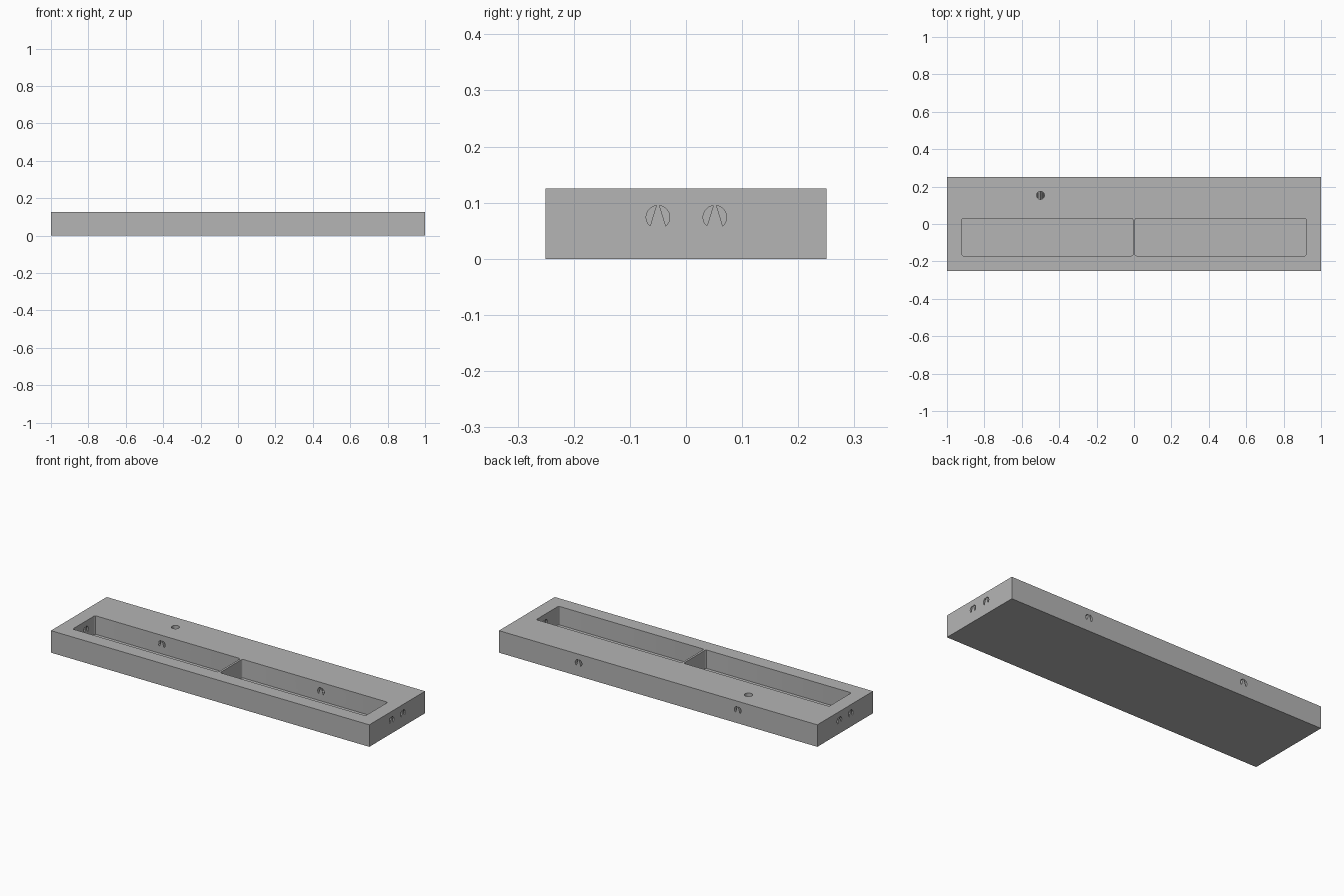
import bpy
import bmesh
from math import sin, cos, radians, pi
from mathutils import Matrix, Vector

old = bpy.data.objects.get("Cube")
if old:
    bpy.data.objects.remove(old, do_unlink=True)

LENGTH, DEPTH, HEIGHT = 2.0, 0.5, 0.125
HOLE_R, HOLE_Z = 0.021, 0.074

grey = bpy.data.materials.new("plain grey")
grey.use_nodes = True
colour = (0.46, 0.46, 0.46, 1)
grey.diffuse_color = colour
grey.node_tree.nodes["Principled BSDF"].inputs["Base Color"].default_value = colour


def make_object(name, bm):
    bmesh.ops.recalc_face_normals(bm, faces=bm.faces)
    mesh = bpy.data.meshes.new(name)
    bm.to_mesh(mesh)
    bm.free()
    mesh.materials.append(grey)
    obj = bpy.data.objects.new(name, mesh)
    bpy.context.collection.objects.link(obj)
    return obj


def box(name, low, high, corner=0):
    low, high = Vector(low), Vector(high)
    bm = bmesh.new()
    bmesh.ops.create_cube(bm, size=1)
    bmesh.ops.scale(bm, vec=high - low, verts=bm.verts)
    bmesh.ops.translate(bm, vec=(low + high) / 2, verts=bm.verts)
    if corner:
        upright = [e for e in bm.edges
                   if abs(e.verts[0].co.z - e.verts[1].co.z) > 0.01]
        bmesh.ops.bevel(bm, geom=upright, offset=corner, segments=3,
                        profile=0.5, affect='EDGES')
    return make_object(name, bm)


def split_hole(name, start, end):
    """Round bore with a wedge left standing in it: two mirrored leaves."""
    start, end = Vector(start), Vector(end)
    along = end - start
    side = along.normalized().cross(Vector((0, 0, 1)))
    bm = bmesh.new()
    for mirror in (-1, 1):
        angles = [radians(-48 + 130 * i / 12) for i in range(13)]
        ring = [bm.verts.new(start + side * mirror * HOLE_R * cos(a)
                             + Vector((0, 0, HOLE_R * sin(a)))) for a in angles]
        face = bm.faces.new(ring)
        out = bmesh.ops.extrude_face_region(bm, geom=[face])
        moved = [v for v in out["geom"] if isinstance(v, bmesh.types.BMVert)]
        bmesh.ops.translate(bm, vec=along, verts=moved)
    return make_object(name, bm)


def ridge_hole(name, x, y):
    """Upright bore whose floor is the ridge of the wedge below."""
    bm = bmesh.new()
    bmesh.ops.create_cone(bm, cap_ends=True, segments=32, radius1=HOLE_R,
                          radius2=HOLE_R, depth=0.1,
                          matrix=Matrix.Translation((0, 0, 0.15)))
    floor = min(bm.faces, key=lambda f: f.calc_center_median().z)
    for v in floor.verts:
        v.co.z = 0.098 - abs(v.co.x) / 0.39
    ends = sorted(floor.verts, key=lambda v: v.co.y)
    bmesh.utils.face_split(floor, ends[0], ends[-1])
    bmesh.ops.translate(bm, vec=(x, y, 0), verts=bm.verts)
    return make_object(name, bm)


# Slab
slab = box("tray_body", (-LENGTH / 2, -DEPTH / 2, 0), (LENGTH / 2, DEPTH / 2, HEIGHT))

# Pockets, end bores and back bores on both sides
cutters = []
for s, label in ((-1, "right"), (1, "left")):
    x_near, x_far = sorted((s * 0.006, s * 0.92))
    cutters.append(box(label + "_pocket_cutter", (x_near, -0.17, 0.02),
                       (x_far, 0.03, 0.2), corner=0.008))
    cutters.append(split_hole(label + "_pocket_bore_cutter",
                              (s * 1.05, -0.05, HOLE_Z), (s * 0.9, -0.05, HOLE_Z)))
    cutters.append(split_hole(label + "_back_bore_cutter",
                              (s * 0.5, 0.3, HOLE_Z), (s * 0.5, 0.02, HOLE_Z)))
    cutters.append(split_hole(label + "_long_bore_cutter",
                              (s * 1.05, 0.0515, HOLE_Z), (s * 0.5, 0.0515, HOLE_Z)))

# Top bore
cutters.append(ridge_hole("top_bore_cutter", -0.5, 0.153))

# Cut everything, then drop the cutters
for cutter in cutters:
    mod = slab.modifiers.new(cutter.name, 'BOOLEAN')
    mod.operation = 'DIFFERENCE'
    mod.solver = 'EXACT'
    mod.object = cutter
bpy.ops.object.select_all(action='DESELECT')
slab.select_set(True)
bpy.context.view_layer.objects.active = slab
for mod in list(slab.modifiers):
    bpy.ops.object.modifier_apply(modifier=mod.name)
for cutter in cutters:
    bpy.data.objects.remove(cutter, do_unlink=True)

bpy.ops.object.shade_smooth_by_angle(angle=pi / 6)
